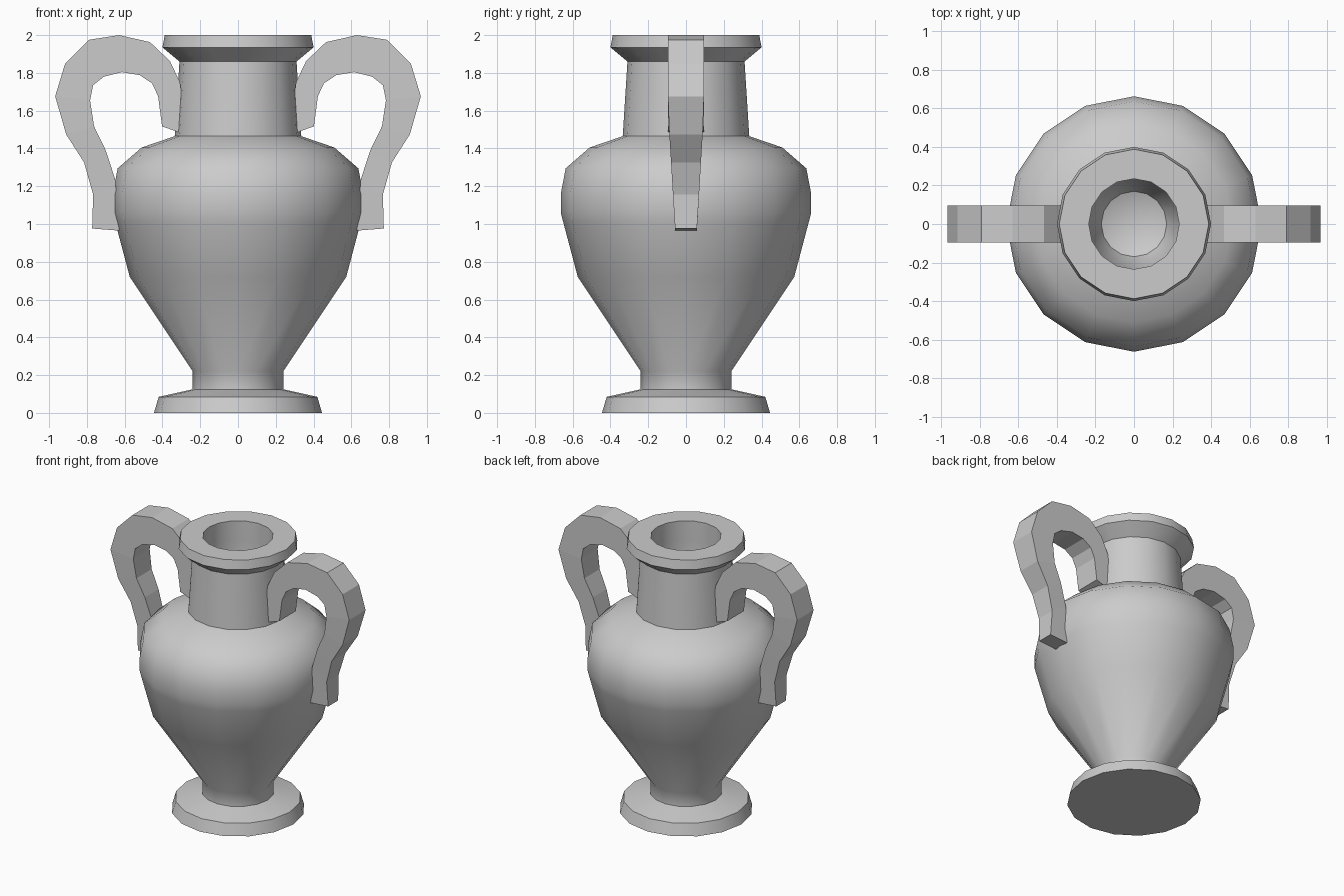
import bpy, bmesh, math

if "Cube" in bpy.data.objects:
    bpy.data.objects.remove(bpy.data.objects["Cube"])


def finish(bm, name):
    bmesh.ops.recalc_face_normals(bm, faces=bm.faces)
    mesh = bpy.data.meshes.new(name)
    bm.to_mesh(mesh)
    bm.free()
    ob = bpy.data.objects.new(name, mesh)
    bpy.context.collection.objects.link(ob)
    return ob


def lathe(name, profile, sides=16):
    bm = bmesh.new()
    vs = [bm.verts.new((r, 0, z)) for r, z in profile]
    es = [bm.edges.new(p) for p in zip(vs, vs[1:])]
    bmesh.ops.spin(bm, geom=vs + es, cent=(0, 0, 0), axis=(0, 0, 1),
                   angle=math.tau, steps=sides, use_duplicate=False)
    bmesh.ops.remove_doubles(bm, verts=bm.verts, dist=1e-4)
    return finish(bm, name)


# Vase: foot, body, neck, lip, then the inner cavity
vase = lathe("vase_body", [
    (0, 0), (0.445, 0), (0.42, 0.085), (0.24, 0.125), (0.24, 0.22),
    (0.573, 0.72), (0.65, 1.01), (0.663, 1.06), (0.663, 1.16), (0.637, 1.295),
    (0.51, 1.405), (0.335, 1.465), (0.31, 1.86), (0.40, 1.935), (0.388, 2.0),
    (0.235, 2.0), (0.235, 1.86), (0.24, 1.48), (0.17, 1.32), (0, 1.25)])
bpy.context.view_layer.objects.active = vase
vase.select_set(True)
bpy.ops.object.shade_smooth_by_angle(angle=math.radians(40))

# Handle stations: outer x, z, inner x, z, half width
STATIONS = [
    (0.27, 1.47, 0.402, 1.517, 0.095), (0.307, 1.75, 0.423, 1.676, 0.095),
    (0.36, 1.862, 0.455, 1.745, 0.095), (0.466, 1.963, 0.52, 1.788, 0.095),
    (0.63, 2.0, 0.614, 1.804, 0.095), (0.79, 1.975, 0.71, 1.78, 0.095),
    (0.915, 1.85, 0.767, 1.735, 0.095), (0.968, 1.676, 0.783, 1.655, 0.095),
    (0.91, 1.475, 0.762, 1.517, 0.088), (0.815, 1.326, 0.70, 1.39, 0.079),
    (0.767, 1.156, 0.65, 1.236, 0.069), (0.772, 0.976, 0.63, 0.965, 0.058)]


def handle(name, side):
    bm = bmesh.new()
    rings = [[bm.verts.new((side * x, y, z)) for x, y, z in
              ((ox, -w, oz), (ox, w, oz), (ix, w, iz), (ix, -w, iz))]
             for ox, oz, ix, iz, w in STATIONS]
    for a, b in zip(rings, rings[1:]):
        for i in range(4):
            j = (i + 1) % 4
            bm.faces.new((a[i], a[j], b[j], b[i]))
    bm.faces.new(rings[0])
    bm.faces.new(rings[-1])
    return finish(bm, name)


# Two mirrored flat-faced handles
handle("right_handle", 1)
handle("left_handle", -1)
